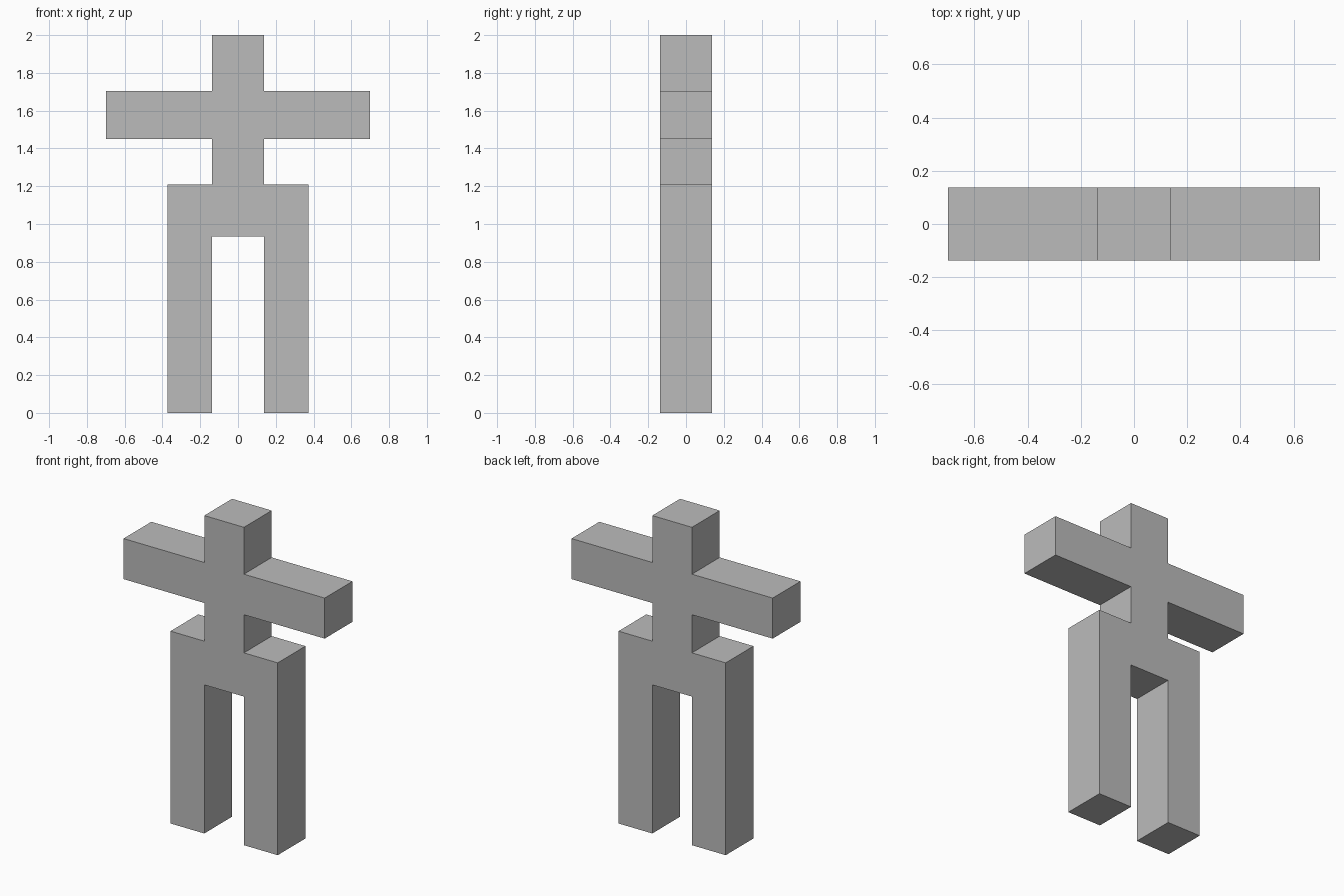
import bpy
import bmesh

if "Cube" in bpy.data.objects:
    bpy.data.objects.remove(bpy.data.objects["Cube"])

HALF_DEPTH = 0.138
CORE = 0.138      # half width of head, torso and leg gap
HIP = 0.373       # half width across the legs
ARM = 0.70        # half span of the arms

grey = bpy.data.materials.new("plain grey")
grey.diffuse_color = (0.5, 0.5, 0.5, 1.0)
grey.use_nodes = True
grey.node_tree.nodes["Principled BSDF"].inputs["Base Color"].default_value = grey.diffuse_color

# Right half of the outline, from crotch to top of head
right = [(CORE, 0.935), (CORE, 0), (HIP, 0), (HIP, 1.21), (CORE, 1.21),
         (CORE, 1.45), (ARM, 1.45), (ARM, 1.705), (CORE, 1.705), (CORE, 2.0)]
outline = right + [(-x, z) for x, z in reversed(right)]

# Blocky figure: mirrored outline extruded from front to back
bm = bmesh.new()
front = bm.faces.new([bm.verts.new((x, -HALF_DEPTH, z)) for x, z in outline])
body = bmesh.ops.extrude_face_region(bm, geom=[front], use_keep_orig=True)
moved = [v for v in body["geom"] if isinstance(v, bmesh.types.BMVert)]
bmesh.ops.translate(bm, verts=moved, vec=(0, 2 * HALF_DEPTH, 0))
bmesh.ops.recalc_face_normals(bm, faces=bm.faces)

mesh = bpy.data.meshes.new("block_figure")
bm.to_mesh(mesh)
bm.free()
mesh.materials.append(grey)
figure = bpy.data.objects.new("block_figure", mesh)
bpy.context.collection.objects.link(figure)
